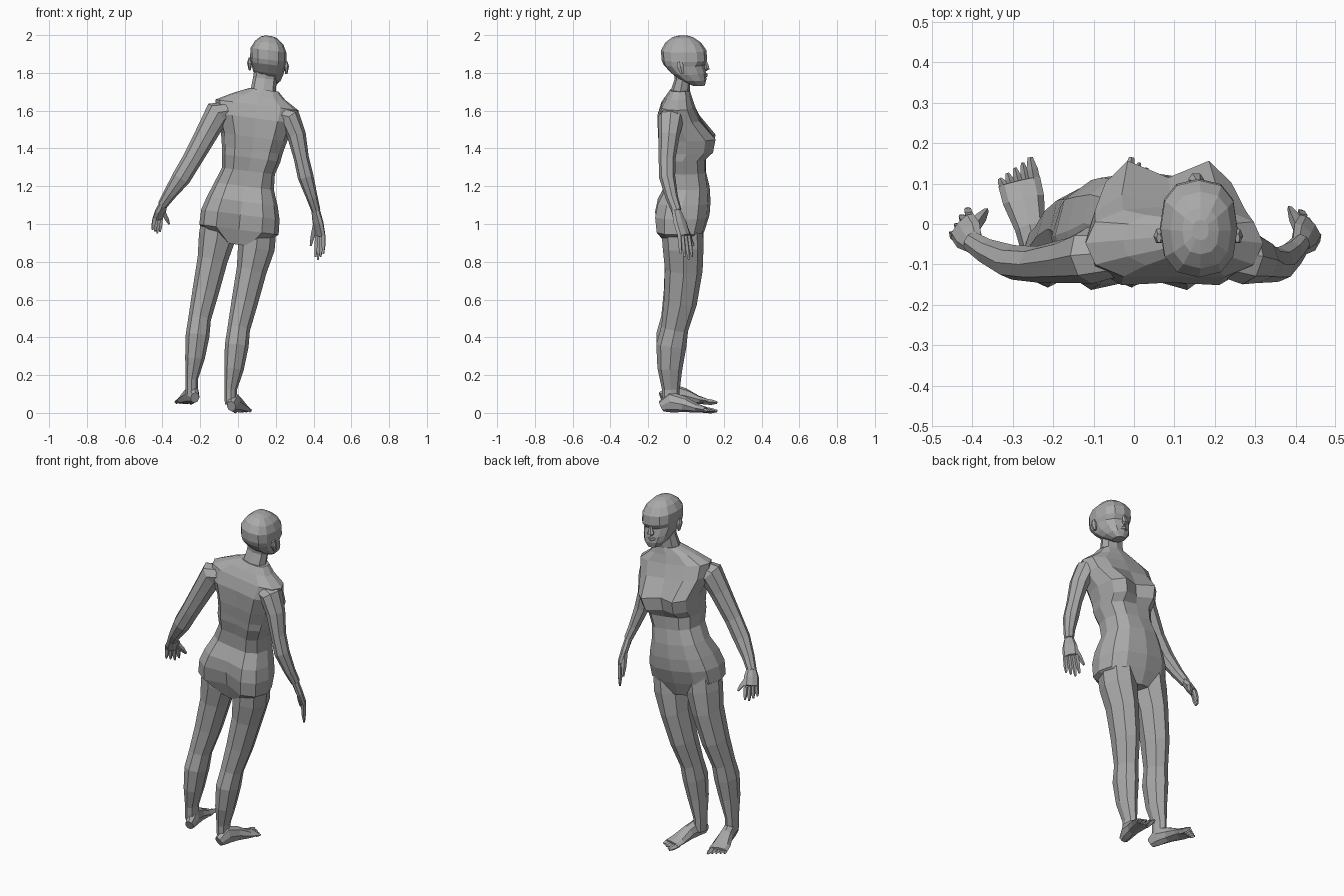
import bpy
import math
from mathutils import Vector

cube = bpy.data.objects.get("Cube")
if cube:
    bpy.data.objects.remove(cube, do_unlink=True)

GREY = (.4, .4, .4, 1)
skin = bpy.data.materials.new("plain_grey")
skin.diffuse_color = GREY
skin.use_nodes = True
skin.node_tree.nodes["Principled BSDF"].inputs["Base Color"].default_value = GREY

X, Y, Z = Vector((1, 0, 0)), Vector((0, 1, 0)), Vector((0, 0, 1))
LEAN = -.13  # the whole body leans sideways


def skin_rings(name, rings):
    """Join equal rings of points into one closed, flat shaded mesh."""
    n = len(rings[0])
    verts = [point for ring in rings for point in ring]
    faces = [tuple(reversed(range(n)))]
    for r in range(len(rings) - 1):
        for k in range(n):
            a, b = r * n + k, r * n + (k + 1) % n
            faces.append((a, b, b + n, a + n))
    faces.append(tuple(range(len(verts) - n, len(verts))))
    mesh = bpy.data.meshes.new(name)
    mesh.from_pydata(verts, [], faces)
    mesh.materials.append(skin)
    obj = bpy.data.objects.new(name, mesh)
    bpy.context.collection.objects.link(obj)
    return obj


def power(value, e=.8):
    return math.copysign(abs(value) ** e, value)


def stack(name, levels, sides=12):
    """Loft leaning level rings: z, x range, y range, front and back grooves."""
    rings = []
    for z, left, right, back, front, front_groove, back_groove in levels:
        cx, cy = (left + right) / 2, (back + front) / 2
        ring = []
        for k in range(sides):
            angle = math.tau * k / sides
            dx = (right - left) / 2 * power(math.cos(angle))
            y = cy + (front - back) / 2 * power(math.sin(angle))
            if k == sides // 4:
                y -= front_groove
            if k == sides * 3 // 4:
                y += back_groove
            ring.append((cx + dx, y, z + LEAN * dx))
        rings.append(ring)
    return skin_rings(name, rings)


def limb(name, stations, sides=8, ref=Y):
    """Loft ellipses square to a path: centre, side radius, depth radius."""
    centres = [Vector(s[:3]) for s in stations]
    rings = []
    for i, s in enumerate(stations):
        t = (centres[min(i + 1, len(centres) - 1)] - centres[max(i - 1, 0)]).normalized()
        side = ref.cross(t).normalized()
        depth = t.cross(side)
        rings.append([centres[i]
                      + side * s[3] * math.cos(math.tau * k / sides)
                      + depth * s[4] * math.sin(math.tau * k / sides)
                      for k in range(sides)])
    return skin_rings(name, rings)


def digit(name, start, end, radius, ref):
    """A tapering four sided finger or toe."""
    middle = start.lerp(end, .6)
    limb(name, [(*start, radius, radius), (*middle, radius * .9, radius * .9),
                (*end, radius * .4, radius * .4)], 4, ref)


# Torso with breasts, spine groove and buttocks
stack("torso", [
    (.89, -.09, .10, -.10, .07, 0, 0),
    (.97, -.205, .215, -.17, .10, 0, .06),
    (1.05, -.195, .22, -.18, .125, 0, .05),
    (1.12, -.165, .21, -.165, .13, 0, .03),
    (1.2, -.125, .19, -.12, .125, 0, .01),
    (1.28, -.085, .195, -.13, .115, .01, .02),
    (1.35, -.085, .225, -.15, .115, .01, .025),
    (1.39, -.085, .235, -.155, .16, .05, .025),
    (1.46, -.09, .26, -.165, .175, .06, .025),
    (1.56, -.12, .3, -.165, .085, .01, .02),
    (1.63, -.12, .32, -.14, .045, 0, .01),
    (1.675, -.03, .25, -.11, .03, 0, 0),
    (1.71, .06, .215, -.085, .02, 0, 0),
])

# Neck and head
stack("neck", [
    (1.64, .03, .23, -.1, .03, 0, 0),
    (1.71, .068, .2, -.08, .02, 0, 0),
    (1.77, .08, .205, -.06, .025, 0, 0),
    (1.83, .09, .22, -.07, .05, 0, 0),
], 8)
stack("head", [
    (1.735, .125, .195, .03, .1, 0, 0),
    (1.765, .095, .225, -.03, .108, 0, 0),
    (1.8, .08, .24, -.08, .105, 0, 0),
    (1.845, .068, .25, -.12, .092, -.01, 0),
    (1.87, .064, .256, -.13, .112, 0, 0),
    (1.92, .066, .256, -.132, .108, 0, 0),
    (1.96, .09, .24, -.11, .08, 0, 0),
    (1.987, .12, .21, -.075, .04, 0, 0),
    (1.996, .145, .185, -.04, .01, 0, 0),
])

# Facial features
limb("nose", [(.16, .1, 1.87, .008, .008), (.156, .108, 1.84, .014, .012),
              (.154, .11, 1.825, .02, .018), (.154, .1, 1.815, .012, .01)], 6)
limb("lips", [(.128, .095, 1.79, .006, .006), (.155, .106, 1.788, .012, .01),
              (.182, .095, 1.784, .006, .006)], 6)
for name, x, z in (("right_ear", .062, 1.845), ("left_ear", .256, 1.825)):
    limb(name, [(x, -.02, z - .03, .006, .01), (x, -.03, z + .01, .014, .02),
                (x, -.035, z + .035, .006, .012)], 6)

# Legs and feet: the same shape, shifted for the other side
LEG = [
    (-.1, -.02, 1, .095, .11), (-.11, -.015, .91, .098, .108),
    (-.135, -.012, .79, .08, .1), (-.172, -.03, .62, .07, .088),
    (-.203, -.06, .48, .06, .072), (-.214, -.078, .39, .063, .08),
    (-.228, -.085, .27, .052, .066), (-.245, -.08, .16, .033, .047),
    (-.245, -.08, .08, .032, .045),
]
FOOT = [(-.13, .035, .024, .03), (-.08, .058, .035, .056), (-.01, .045, .038, .042),
        (.06, .025, .052, .023), (.105, .017, .053, .015)]
for name, out, shift in (("right", -1, Vector((0, 0, .02))),
                         ("left", 1, Vector((.207, 0, -.035)))):
    limb(name + "_leg", [(*(Vector(s[:3]) + shift), *s[3:]) for s in LEG])

    heel = Vector((-.235, 0, 0)) + X * shift.x
    heel.z = .045 if out < 0 else 0
    turn = out * .24

    def on_foot(along, across, height):
        return heel + Vector((turn * (along + .1) + across * out, along, height))

    limb(name + "_foot", [(*on_foot(a, 0, h), w, d) for a, h, w, d in FOOT], 8, Z)
    for i in range(5):
        across = -.036 + i * .019
        tip = .165 - i * .013
        digit(f"{name}_toe_{i + 1}", on_foot(.09, across, .015),
              on_foot(tip, across * 1.15, .01), .016 if i == 0 else .011, Z)

# Arms
limb("right_arm", [
    (-.04, -.07, 1.6, .05, .06), (-.11, -.078, 1.585, .07, .07),
    (-.16, -.09, 1.49, .06, .056), (-.24, -.1, 1.345, .052, .045),
    (-.3, -.095, 1.245, .05, .043), (-.36, -.07, 1.16, .035, .033),
    (-.4, -.045, 1.1, .026, .027),
])
limb("left_arm", [
    (.22, -.07, 1.58, .05, .06), (.275, -.08, 1.56, .058, .07),
    (.31, -.09, 1.47, .05, .056), (.335, -.1, 1.35, .04, .045),
    (.358, -.1, 1.25, .042, .043), (.392, -.075, 1.14, .03, .033),
    (.413, -.05, 1.07, .024, .027),
])

# Hands: palm, four fingers and a thumb
HANDS = (("right", 1, (-.395, -.05, 1.11), (-.425, -.005, 1.03), (-.435, .01, .95), (-.365, .035, 1)),
         ("left", -1, (.41, -.055, 1.08), (.436, -.01, .94), (.43, .005, .81), (.385, .04, .885)))
for name, inward, *points in HANDS:
    wrist, knuckle, tip, thumb = map(Vector, points)
    spread = (Y + X * inward * .7).normalized()
    palm = wrist.lerp(knuckle, .5)
    limb(name + "_palm", [(*wrist, .02, .026), (*palm, .02, .042),
                          (*knuckle, .016, .042)], 8, spread)
    for i in range(4):
        offset = spread * (.03 - i * .02)
        reach = 1 - .12 * abs(i - 1)
        digit(f"{name}_finger_{i + 1}", knuckle + offset,
              knuckle.lerp(tip, reach) + offset * 1.2, .013, spread)
    digit(name + "_thumb", palm + spread * .02, thumb, .016, spread)
